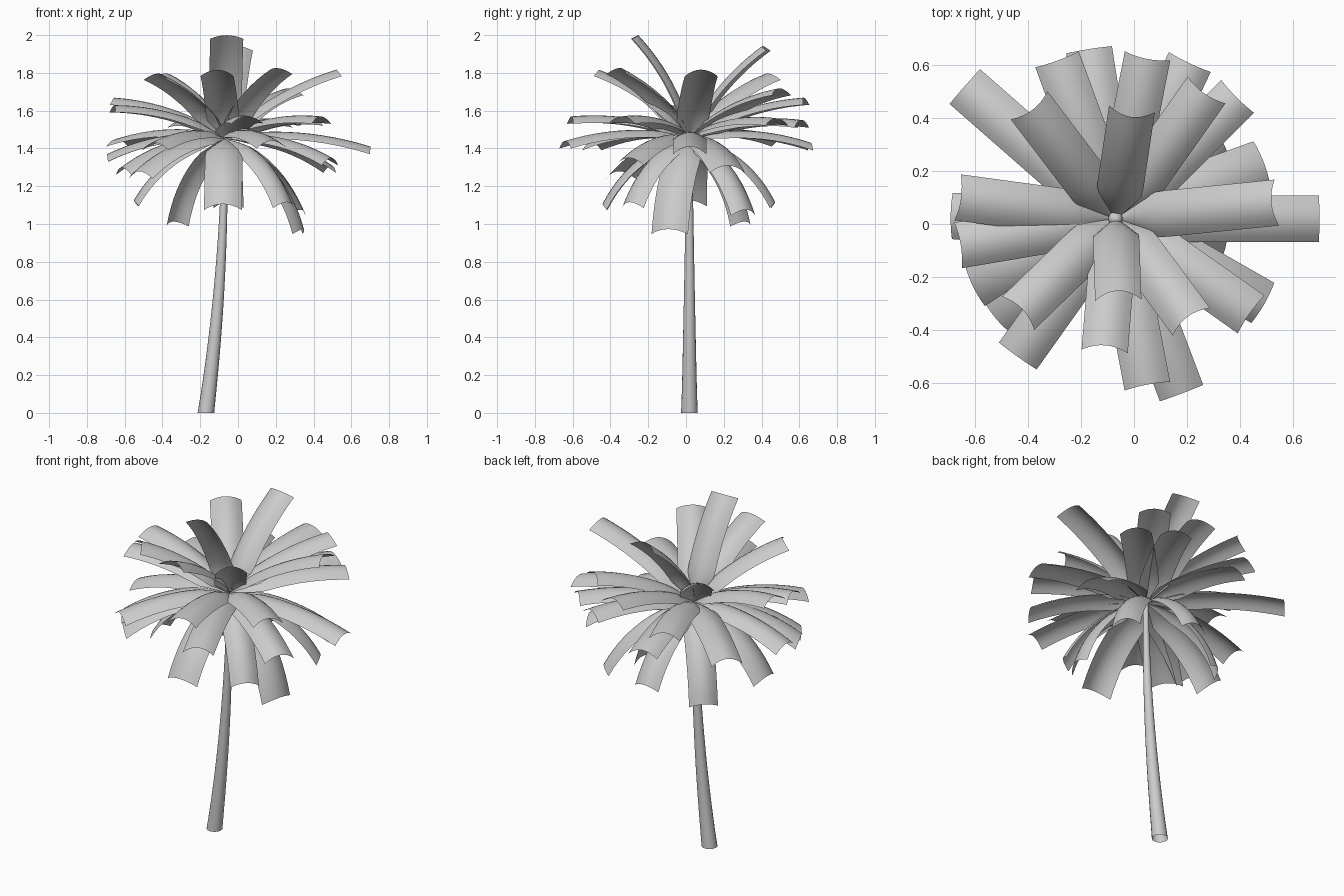
import bpy, bmesh, math
from mathutils import Vector

cube = bpy.data.objects.get("Cube")
if cube:
    bpy.data.objects.remove(cube, do_unlink=True)

grey = bpy.data.materials.new("plain_grey")
grey.use_nodes = True
colour = (0.6, 0.6, 0.6, 1)
grey.diffuse_color = colour
grey.node_tree.nodes["Principled BSDF"].inputs["Base Color"].default_value = colour

CROWN = Vector((-0.07, 0.02, 1.45))


def finish(name, bm):
    mesh = bpy.data.meshes.new(name)
    bm.to_mesh(mesh)
    bm.free()
    mesh.materials.append(grey)
    for p in mesh.polygons:
        p.use_smooth = True
    ob = bpy.data.objects.new(name, mesh)
    bpy.context.collection.objects.link(ob)


def skin(bm, rows, closed=False):
    for a, b in zip(rows, rows[1:]):
        n = len(a)
        for i in range(n if closed else n - 1):
            j = (i + 1) % n
            bm.faces.new((a[i], a[j], b[j], b[i]))


# Leaning, tapered trunk, open at the foot
bm = bmesh.new()
rings = []
for k in range(17):
    t = k / 16
    x = -0.17 + 0.1 * (1 - (1 - t) ** 2)
    r = 0.044 - 0.03 * t ** 0.8
    rings.append([bm.verts.new((x + r * math.cos(a), 0.018 + r * math.sin(a), 1.46 * t))
                  for a in (math.tau * i / 16 for i in range(16))])
skin(bm, rings, True)
finish("trunk", bm)

# Round bud at the top of the trunk
bm = bmesh.new()
bmesh.ops.create_uvsphere(bm, u_segments=16, v_segments=10, radius=0.027)
bmesh.ops.translate(bm, verts=bm.verts, vec=CROWN + Vector((0, 0, 0.04)))
finish("bud", bm)


# Arched frond bending from the crown to its tip
def frond(name, tip, width, sag=0.04, steps=12, across=8):
    end = Vector(tip)
    chord = end - CROWN
    flat = Vector((chord.x, chord.y, 0))
    out = flat.normalized()
    side = Vector((-out.y, out.x, 0))
    lift = (out * -chord.z + Vector((0, 0, flat.length))).normalized()
    bulge = 0.08 + 0.14 * max(0, -chord.z)
    ctrl = CROWN + chord * 0.5 + lift * bulge
    bm = bmesh.new()
    rows = []
    for k in range(steps + 1):
        t = k / steps
        p = CROWN * (1 - t) ** 2 + ctrl * (2 * t * (1 - t)) + end * t * t
        grow = min(1, 0.04 + t / 0.27)
        row = []
        for i in range(across + 1):
            s = 2 * i / across - 1
            row.append(bm.verts.new(p + side * (s * width / 2 * grow)
                                    + lift * (sag * grow * (0.5 - s * s))))
        rows.append(row)
    skin(bm, rows)
    finish(name, bm)


# Width and tip positions, grouped by how the fronds hang
groups = {
    "upright_frond": (0.175, [
        (-0.06, -0.27, 1.99), (-0.01, 0.42, 1.93), (-0.11, -0.47, 1.8),
        (0.21, -0.36, 1.81), (-0.43, -0.33, 1.78), (-0.39, 0.44, 1.78),
        (0.53, 0.08, 1.8), (0.27, 0.5, 1.7)]),
    "spreading_frond": (0.175, [
        (0.39, 0.48, 1.54), (0.05, 0.63, 1.65), (-0.66, 0.1, 1.65),
        (-0.66, -0.08, 1.61), (-0.29, 0.62, 1.53), (0.21, 0.61, 1.53),
        (0.44, -0.34, 1.55), (0.05, -0.61, 1.55), (-0.64, 0.52, 1.43),
        (-0.17, 0.66, 1.41), (0.7, 0.02, 1.39), (0.18, -0.64, 1.42),
        (-0.44, -0.5, 1.41), (-0.69, 0.03, 1.35), (0.49, -0.3, 1.33)]),
    "drooping_frond": (0.2, [
        (0.49, 0.22, 1.29), (-0.61, -0.22, 1.28), (-0.52, -0.35, 1.26),
        (-0.08, -0.43, 1.09), (0.33, -0.09, 0.96), (-0.54, 0.01, 1.11)]),
    "slender_drooping_frond": (0.16, [
        (-0.33, 0.3, 1.0), (0.32, 0.31, 1.06), (-0.05, 0.46, 1.1),
        (0.25, -0.29, 1.1)]),
}
for kind, (width, places) in groups.items():
    for n, tip in enumerate(places, 1):
        frond(f"{kind}_{n}", tip, width)
